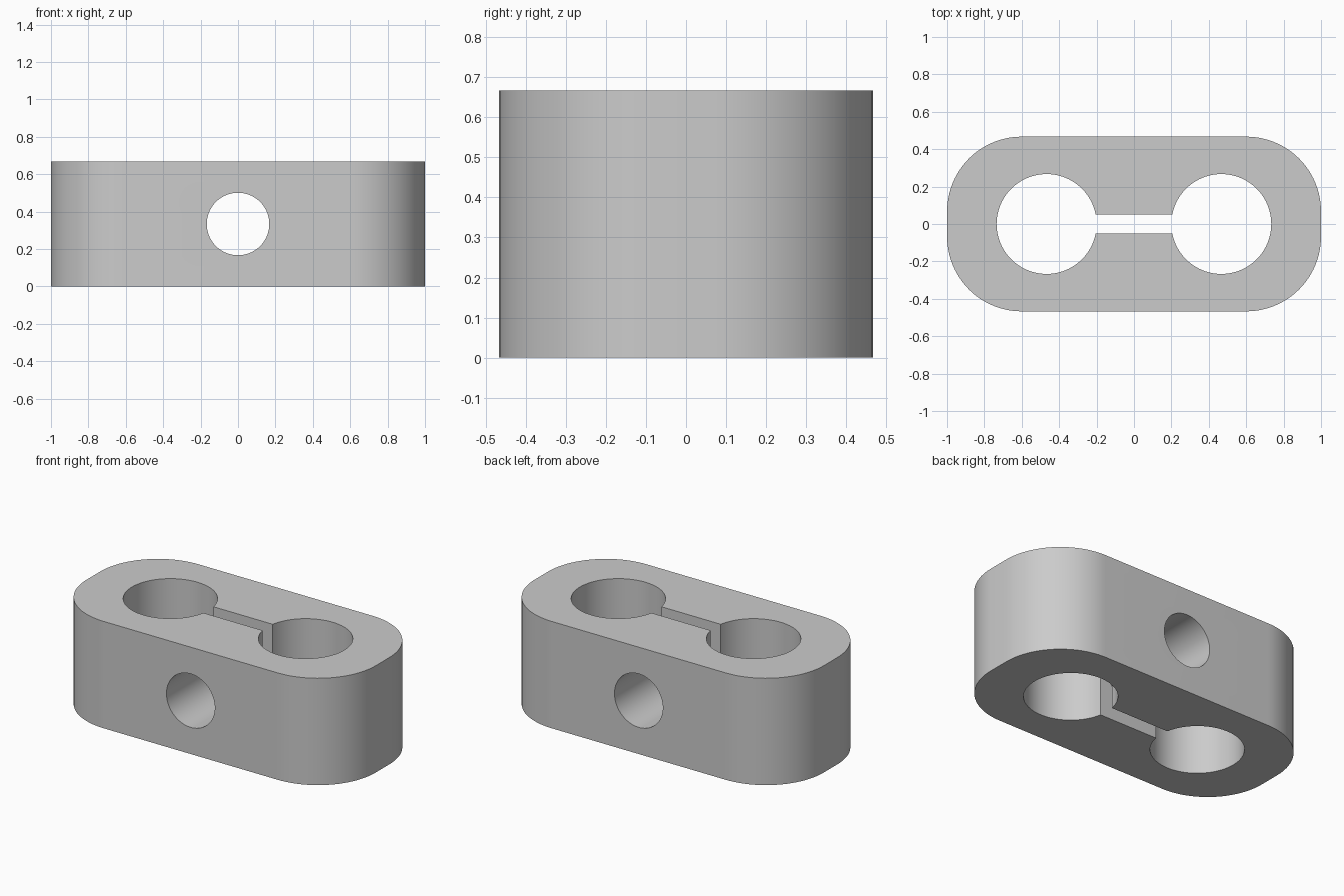
import bpy
import bmesh
from math import cos, sin, pi, radians

cube = bpy.data.objects.get("Cube")
if cube:
    bpy.data.objects.remove(cube, do_unlink=True)

HALF_X, HALF_Y, HEIGHT = 1.0, 0.467, 0.667
CORNER = 0.4
HOLE_X, HOLE_R = 0.467, 0.267
SLOT_WIDTH = 0.1
BOLT_R = 0.167

grey = bpy.data.materials.new("plain grey")
grey.use_nodes = True
colour = (0.6, 0.6, 0.6, 1)
grey.diffuse_color = colour
grey.node_tree.nodes["Principled BSDF"].inputs["Base Color"].default_value = colour


def rounded_block(name, steps=24):
    """Extrude a rectangle with rounded corners."""
    bm = bmesh.new()
    ring = []
    for quarter, (sx, sy) in enumerate([(1, 1), (-1, 1), (-1, -1), (1, -1)]):
        for i in range(steps + 1):
            a = (quarter + i / steps) * pi / 2
            ring.append(bm.verts.new((sx * (HALF_X - CORNER) + CORNER * cos(a),
                                      sy * (HALF_Y - CORNER) + CORNER * sin(a), 0)))
    face = bm.faces.new(ring)
    top = bmesh.ops.extrude_face_region(bm, geom=[face])["geom"]
    bmesh.ops.translate(bm, vec=(0, 0, HEIGHT),
                        verts=[v for v in top if isinstance(v, bmesh.types.BMVert)])
    bmesh.ops.recalc_face_normals(bm, faces=bm.faces)
    mesh = bpy.data.meshes.new(name)
    bm.to_mesh(mesh)
    bm.free()
    mesh.materials.append(grey)
    obj = bpy.data.objects.new(name, mesh)
    bpy.context.collection.objects.link(obj)
    return obj


def cut(target, cutter):
    """Subtract the cutter from the target, then remove the cutter."""
    cutter.hide_render = True
    cutter.data.materials.append(grey)
    bpy.ops.object.select_all(action="DESELECT")
    bpy.context.view_layer.objects.active = target
    target.select_set(True)
    mod = target.modifiers.new("cut", "BOOLEAN")
    mod.operation = "DIFFERENCE"
    mod.solver = "EXACT"
    mod.object = cutter
    bpy.ops.object.modifier_apply(modifier=mod.name)
    bpy.data.objects.remove(cutter, do_unlink=True)


def cylinder(radius, location, rotation=(0, 0, 0)):
    bpy.ops.mesh.primitive_cylinder_add(vertices=96, radius=radius, depth=2,
                                        location=location, rotation=rotation)
    return bpy.context.object


clamp = rounded_block("clamp_block")

# Two vertical rod holes
for side in (-1, 1):
    cut(clamp, cylinder(HOLE_R, (side * HOLE_X, 0, HEIGHT / 2)))

# Slot joining the rod holes
bpy.ops.mesh.primitive_cube_add(size=1, location=(0, 0, HEIGHT / 2))
slot = bpy.context.object
slot.scale = (2 * HOLE_X, SLOT_WIDTH, 2)
cut(clamp, slot)

# Bolt hole from front to back
cut(clamp, cylinder(BOLT_R, (0, 0, HEIGHT / 2), (pi / 2, 0, 0)))

bpy.ops.object.shade_smooth_by_angle(angle=radians(30))
